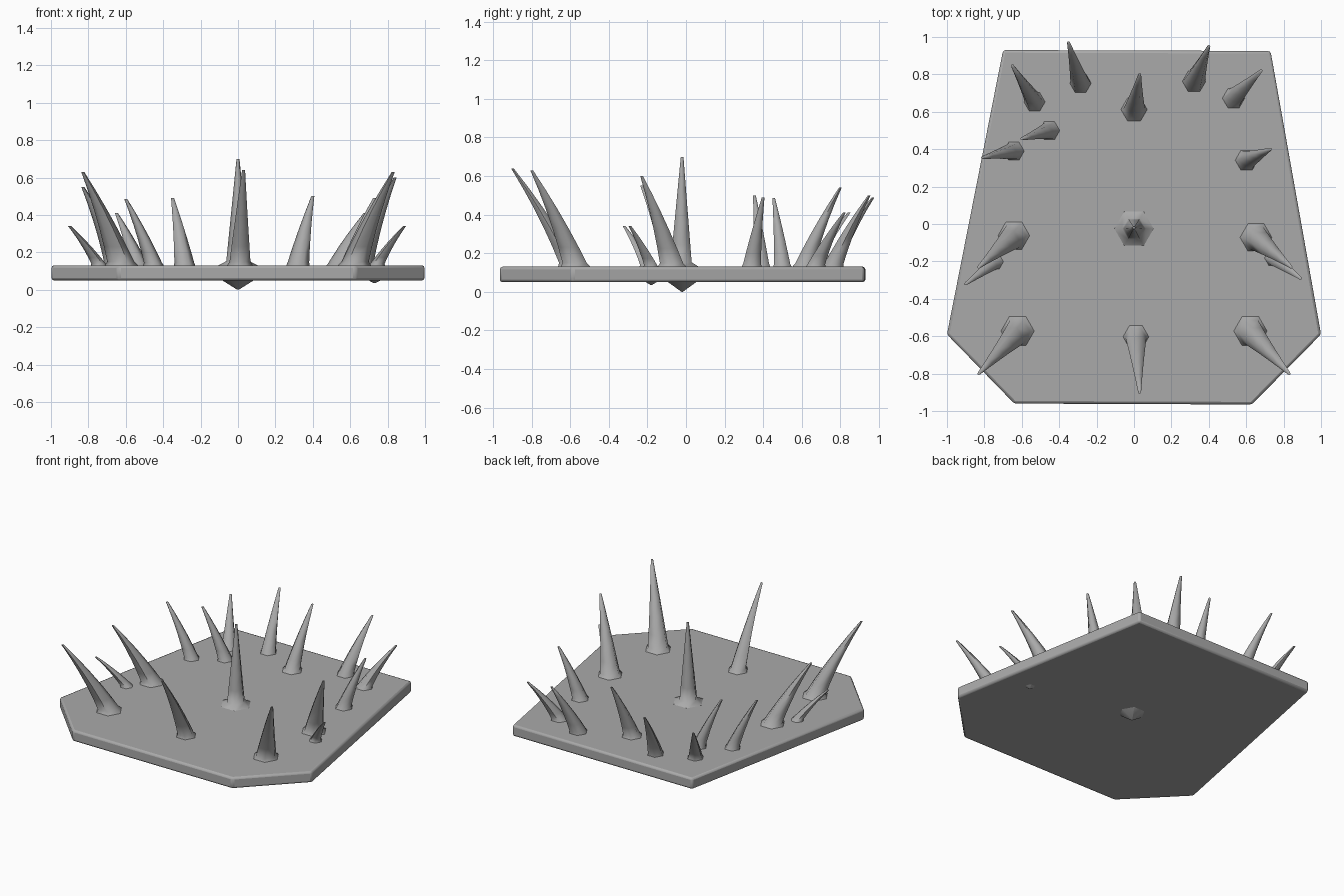
import bpy, bmesh, math
from mathutils import Vector

if "Cube" in bpy.data.objects:
    bpy.data.objects.remove(bpy.data.objects["Cube"], do_unlink=True)

TOP, BOTTOM = 0.13, 0.05

grey = bpy.data.materials.new("stone_grey")
grey.use_nodes = True
colour = (0.4, 0.4, 0.4, 1)
grey.diffuse_color = colour
grey.node_tree.nodes["Principled BSDF"].inputs["Base Color"].default_value = colour


def finish(name, bm, angle):
    bmesh.ops.recalc_face_normals(bm, faces=bm.faces)
    mesh = bpy.data.meshes.new(name)
    bm.to_mesh(mesh)
    bm.free()
    mesh.materials.append(grey)
    obj = bpy.data.objects.new(name, mesh)
    bpy.context.collection.objects.link(obj)
    bpy.ops.object.select_all(action="DESELECT")
    obj.select_set(True)
    bpy.context.view_layer.objects.active = obj
    bpy.ops.object.shade_smooth_by_angle(angle=math.radians(angle))
    return obj


def loft(bm, rings):
    """Skin a list of (centre, radius) level rings and cap both ends."""
    sides = 6
    loops = []
    for centre, radius in rings:
        loops.append([bm.verts.new(centre + Vector((
            radius * math.cos(math.tau * i / sides),
            radius * math.sin(math.tau * i / sides), 0))) for i in range(sides)])
    for a, b in zip(loops, loops[1:]):
        for i in range(sides):
            j = (i + 1) % sides
            bm.faces.new((a[i], a[j], b[j], b[i]))
    bm.faces.new(loops[0])
    bm.faces.new(loops[-1])


def spike(name, base, tip, radius, flare):
    """Tapering thorn that bows gently outward, with a spread foot."""
    start, end = Vector((*base, TOP)), Vector(tip)
    middle = start.lerp(end, 0.5) - 0.1 * Vector((end.x - start.x, end.y - start.y, 0))
    rings = [(start - Vector((0, 0, 0.01)), radius * flare)]
    for t in (0.04, 0.2, 0.4, 0.6, 0.8, 1):
        point = start * (1 - t) ** 2 + middle * 2 * t * (1 - t) + end * t * t
        rings.append((point, 0.008 + (radius - 0.008) * (1 - t)))
    bm = bmesh.new()
    loft(bm, rings)
    finish(name, bm, 65)


# Slab with cut front corners and softened rims
outline = [(-0.64, -0.96), (0.63, -0.965), (1, -0.59), (0.73, 0.925),
           (-0.7, 0.93), (-1, -0.59)]
bm = bmesh.new()
face = bm.faces.new([bm.verts.new((x, y, BOTTOM)) for x, y in outline])
grown = bmesh.ops.extrude_face_region(bm, geom=[face])["geom"]
bmesh.ops.translate(bm, vec=(0, 0, TOP - BOTTOM),
                    verts=[g for g in grown if isinstance(g, bmesh.types.BMVert)])
slab = finish("slab", bm, 40)
bevel = slab.modifiers.new("soft_rim", "BEVEL")
bevel.width = 0.014
bevel.segments = 2

# Spikes: name, foot, tip, foot radius, foot spread
spikes = [
    ("centre_spike", (0, -0.025), (0, -0.02, 0.7), 0.065, 1.9),
    ("front_spike", (0.01, -0.6), (0.03, -0.9, 0.64), 0.058, 1.3),
    ("front_left_spike", (0.62, -0.57), (0.83, -0.8, 0.63), 0.075, 1.3),
    ("front_right_spike", (-0.62, -0.57), (-0.83, -0.8, 0.63), 0.075, 1.3),
    ("middle_left_spike", (0.65, -0.07), (0.84, -0.23, 0.6), 0.072, 1.3),
    ("middle_right_spike", (-0.64, -0.06), (-0.83, -0.23, 0.55), 0.072, 1.3),
    ("small_left_spike", (0.74, -0.18), (0.89, -0.29, 0.34), 0.04, 1.3),
    ("small_right_spike", (-0.74, -0.2), (-0.9, -0.32, 0.34), 0.04, 1.3),
    ("rear_left_side_spike", (0.6, 0.34), (0.73, 0.4, 0.49), 0.055, 1.2),
    ("rear_right_side_spike", (-0.64, 0.39), (-0.81, 0.355, 0.5), 0.05, 1.2),
    ("inner_right_spike", (-0.45, 0.5), (-0.6, 0.455, 0.485), 0.05, 1.2),
    ("rear_left_corner_spike", (0.53, 0.67), (0.68, 0.82, 0.41), 0.055, 1.2),
    ("rear_right_corner_spike", (-0.53, 0.65), (-0.65, 0.845, 0.41), 0.052, 1.2),
    ("back_left_spike", (0.32, 0.76), (0.4, 0.95, 0.5), 0.06, 1.1),
    ("back_right_spike", (-0.285, 0.75), (-0.35, 0.97, 0.49), 0.055, 1.1),
    ("back_spike", (0, 0.61), (0.03, 0.8, 0.54), 0.06, 1.3),
]
for item in spikes:
    spike(*item)

# Shallow points under the slab
for name, x, y, depth, radius in (("centre_underside_point", 0, -0.02, 0.05, 0.1),
                                  ("left_underside_point", 0.73, -0.18, 0.015, 0.05)):
    bm = bmesh.new()
    loft(bm, [(Vector((x, y, BOTTOM + 0.01)), radius),
              (Vector((x, y, BOTTOM - depth)), 0.004)])
    finish(name, bm, 60)
